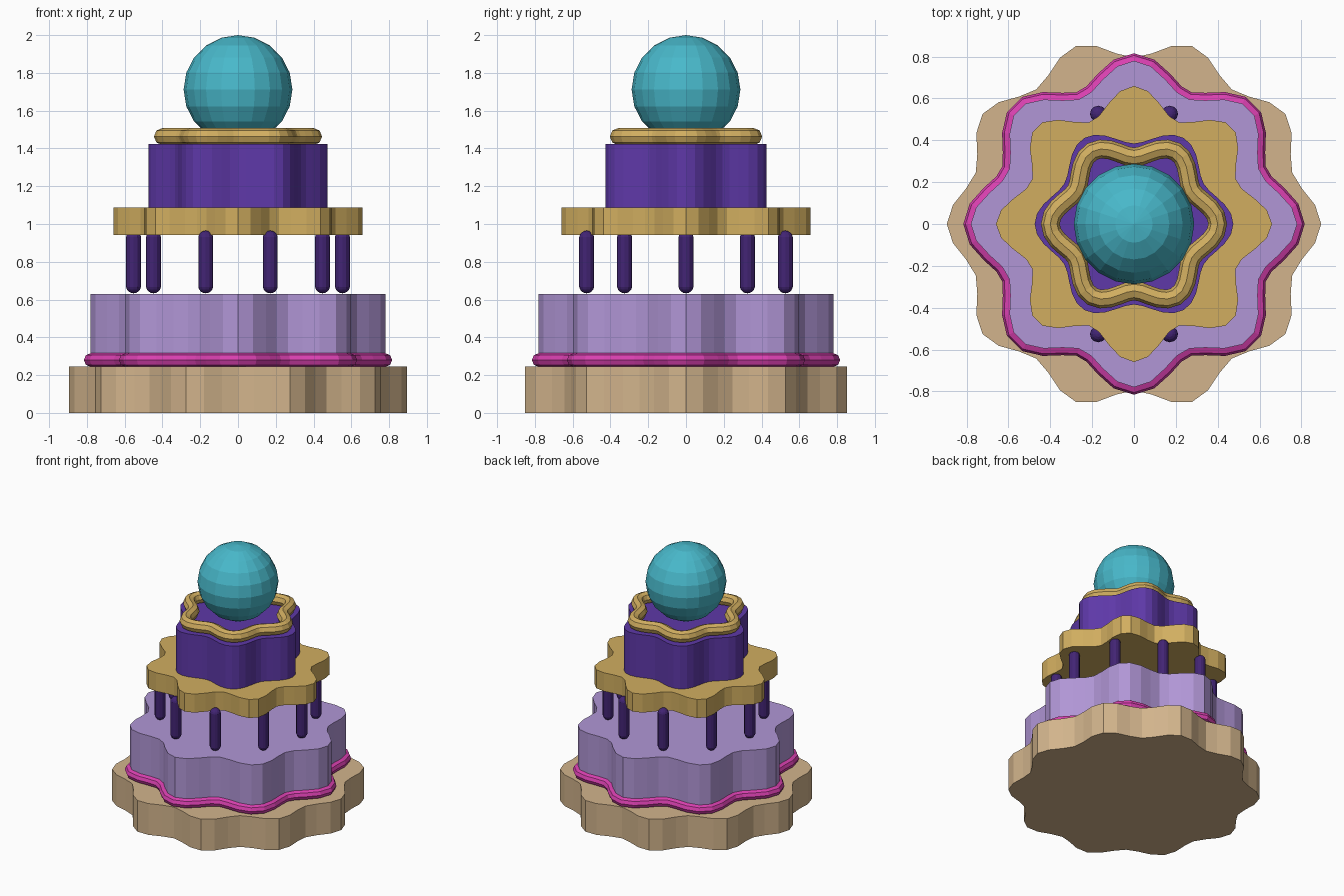
import bpy, bmesh, math
from mathutils import Vector

old = bpy.data.objects.get("Cube")
if old:
    bpy.data.objects.remove(old, do_unlink=True)


def material(name, r, g, b):
    def lin(c):
        c /= 255
        return c / 12.92 if c < 0.04045 else ((c + 0.055) / 1.055) ** 2.4
    m = bpy.data.materials.new(name)
    m.use_nodes = True
    col = (lin(r), lin(g), lin(b), 1)
    m.diffuse_color = col
    m.node_tree.nodes["Principled BSDF"].inputs["Base Color"].default_value = col
    return m


TAN = material("tan", 210, 180, 140)
PINK = material("pink", 217, 64, 176)
LAVENDER = material("lavender", 177, 150, 214)
GOLD = material("gold", 209, 174, 96)
VIOLET = material("violet", 94, 56, 168)
PLUM = material("dark plum", 66, 36, 116)
TEAL = material("teal", 72, 184, 202)
SEGMENTS = 60


def finish(bm, name, mat):
    bmesh.ops.recalc_face_normals(bm, faces=bm.faces)
    me = bpy.data.meshes.new(name)
    bm.to_mesh(me)
    bm.free()
    me.materials.append(mat)
    ob = bpy.data.objects.new(name, me)
    bpy.context.collection.objects.link(ob)
    return ob


def scallop(radius, wave, lobes):
    """Closed wavy outline with a lobe pointing along +x."""
    pts = []
    for i in range(SEGMENTS):
        t = math.tau * i / SEGMENTS
        r = radius + wave * math.cos(lobes * t)
        pts.append(Vector((r * math.cos(t), r * math.sin(t), 0)))
    return pts


def tier(name, outline, z0, z1, mat):
    bm = bmesh.new()
    face = bm.faces.new([bm.verts.new((p.x, p.y, z0)) for p in outline])
    top = bmesh.ops.extrude_face_region(bm, geom=[face], use_keep_orig=True)
    verts = [v for v in top["geom"] if isinstance(v, bmesh.types.BMVert)]
    bmesh.ops.translate(bm, verts=verts, vec=(0, 0, z1 - z0))
    return finish(bm, name, mat)


def piping(name, outline, z, radius, mat, sides=8):
    """Eight-sided tube following a wavy outline."""
    bm = bmesh.new()
    rings = []
    for i, p in enumerate(outline):
        tangent = outline[(i + 1) % SEGMENTS] - outline[i - 1]
        out = Vector((tangent.y, -tangent.x, 0)).normalized()
        ring = []
        for k in range(sides):
            a = math.tau * k / sides
            pos = p + out * radius * math.cos(a)
            ring.append(bm.verts.new((pos.x, pos.y, z + radius * math.sin(a))))
        rings.append(ring)
    for i in range(SEGMENTS):
        a, b = rings[i - 1], rings[i]
        for k in range(sides):
            bm.faces.new((a[k - 1], a[k], b[k], b[k - 1]))
    return finish(bm, name, mat)


def pillar(name, x, y, z0, z1, radius, mat):
    """Round-ended post: a sphere whose halves are pulled apart."""
    bm = bmesh.new()
    bmesh.ops.create_uvsphere(bm, u_segments=12, v_segments=9, radius=radius)
    half = (z1 - z0) / 2 - radius
    for v in bm.verts:
        v.co.z += half if v.co.z > 0 else -half
    ob = finish(bm, name, mat)
    ob.location = (x, y, (z0 + z1) / 2)
    return ob


# Stacked tiers
lower = scallop(0.715, 0.065, 8)
tier("base_board", scallop(0.845, 0.05, 10), 0, 0.245, TAN)
tier("lower_tier", lower, 0.245, 0.63, LAVENDER)
tier("middle_plate", scallop(0.595, 0.065, 8), 0.942, 1.087, GOLD)
tier("upper_tier", scallop(0.43, 0.045, 6), 1.087, 1.423, VIOLET)

# Wavy trims
piping("lower_trim", lower, 0.28, 0.036, PINK)
piping("upper_trim", scallop(0.36, 0.04, 6), 1.463, 0.045, GOLD)

# Ring of pillars
for i in range(10):
    t = math.tau * i / 10
    pillar(f"pillar_{i + 1}", 0.553 * math.cos(t), 0.553 * math.sin(t),
           0.633, 0.965, 0.04, PLUM)

# Faceted ball on top
bm = bmesh.new()
bmesh.ops.create_uvsphere(bm, u_segments=20, v_segments=10, radius=0.288)
ball = finish(bm, "top_ball", TEAL)
ball.location.z = 1.712
